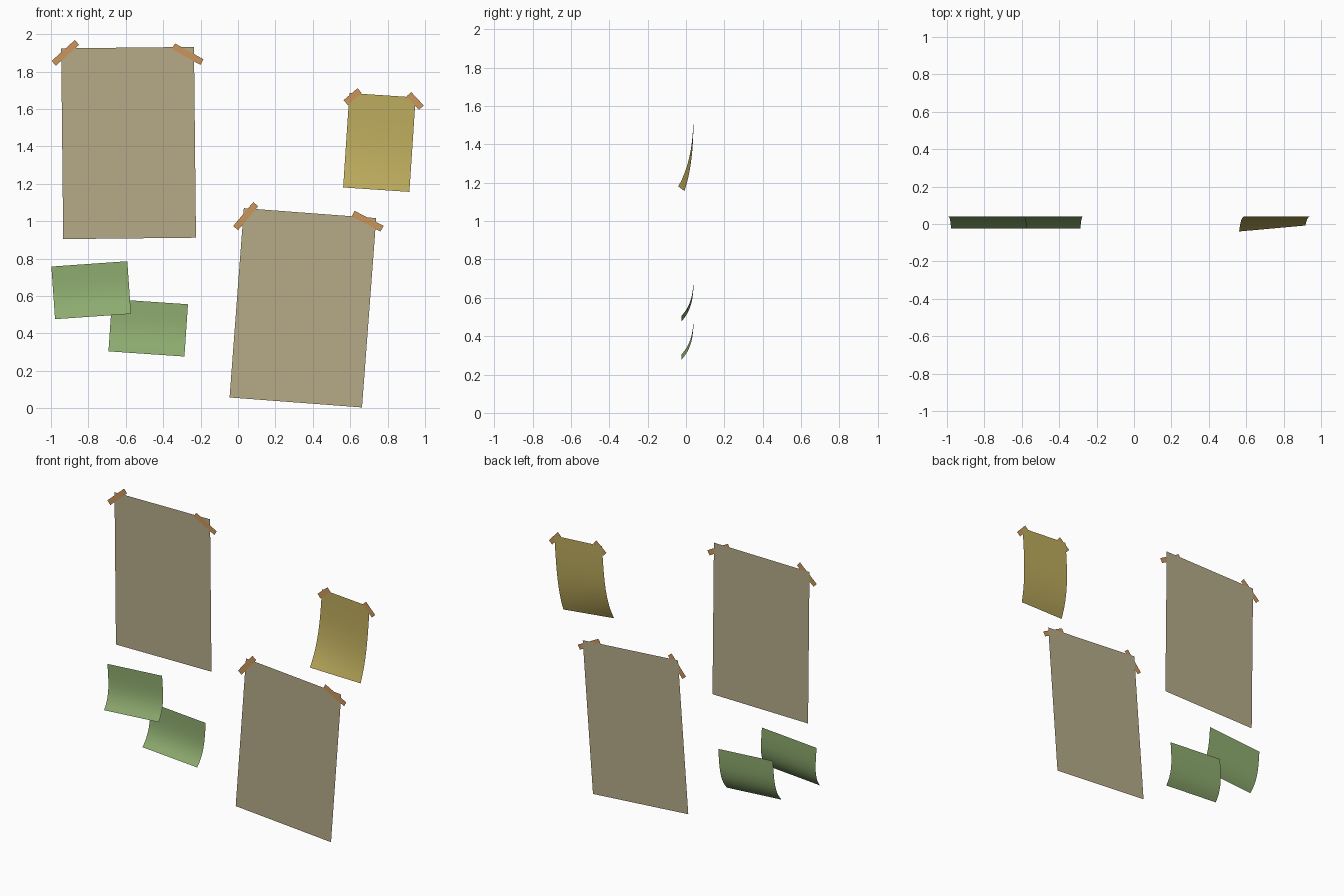
import bpy, bmesh, math

if "Cube" in bpy.data.objects:
    bpy.data.objects.remove(bpy.data.objects["Cube"])

WALL_Y = 0.04      # plane of the papers
TAPE_Y = 0.037     # tape lies just in front


def material(name, rgb):
    m = bpy.data.materials.new(name)
    m.diffuse_color = (*rgb, 1)
    m.use_nodes = True
    m.node_tree.nodes["Principled BSDF"].inputs["Base Color"].default_value = m.diffuse_color
    return m


PAPER = material("tan_paper", (0.47, 0.41, 0.25))
YELLOW = material("yellow_paper", (0.51, 0.41, 0.11))
GREEN = material("green_paper", (0.27, 0.41, 0.16))
TAPE = material("tape", (0.60, 0.30, 0.10))


def sheet(name, centre, size, angle, mat, y=WALL_Y, curl=(0, 0), power=4, rows=1, cols=1):
    """Single-sided sheet facing -y; curl = forward lift of bottom left / right corner."""
    w, h = size
    a = math.radians(angle)
    bm = bmesh.new()
    grid = []
    for j in range(rows + 1):
        t = j / rows                      # 0 at the top, 1 at the bottom
        row = []
        for i in range(cols + 1):
            s = i / cols
            u, v = (s - 0.5) * w, (0.5 - t) * h
            lift = (curl[0] * (1 - s) + curl[1] * s) * t ** power
            row.append(bm.verts.new((centre[0] + u * math.cos(a) - v * math.sin(a),
                                     y - lift,
                                     centre[1] + u * math.sin(a) + v * math.cos(a))))
        grid.append(row)
    for j in range(rows):
        for i in range(cols):
            f = bm.faces.new((grid[j + 1][i], grid[j + 1][i + 1], grid[j][i + 1], grid[j][i]))
            f.smooth = rows > 1
    me = bpy.data.meshes.new(name)
    bm.to_mesh(me)
    bm.free()
    me.materials.append(mat)
    ob = bpy.data.objects.new(name, me)
    bpy.context.collection.objects.link(ob)
    return ob


# Large flat posters
sheet("poster_upper", (-0.585, 1.418), (0.71, 1.02), 0.6, PAPER)
sheet("poster_lower", (0.347, 0.537), (0.71, 1.015), -4.3, PAPER)

# Small curled notes
sheet("yellow_note", (0.756, 1.421), (0.355, 0.506), -3.8, YELLOW,
      curl=(0.08, 0.048), power=3.5, rows=14, cols=8)
sheet("green_note_upper", (-0.785, 0.631), (0.407, 0.282), 4.0, GREEN,
      curl=(0.064, 0.064), rows=12, cols=4)
sheet("green_note_lower", (-0.480, 0.430), (0.407, 0.280), -3.9, GREEN,
      curl=(0.064, 0.064), rows=12, cols=4)

# Tape strips: centre, length, angle
for name, centre, length, angle in (
    ("tape_upper_left", (-0.923, 1.900), 0.167, 42),
    ("tape_upper_right", (-0.269, 1.893), 0.174, -29),
    ("tape_lower_left", (0.041, 1.027), 0.167, 50),
    ("tape_lower_right", (0.693, 1.000), 0.174, -27.5),
    ("tape_note_left", (0.613, 1.666), 0.098, 40.5),
    ("tape_note_right", (0.947, 1.643), 0.098, -47),
):
    sheet(name, centre, (length, 0.034), angle, TAPE, y=TAPE_Y)
